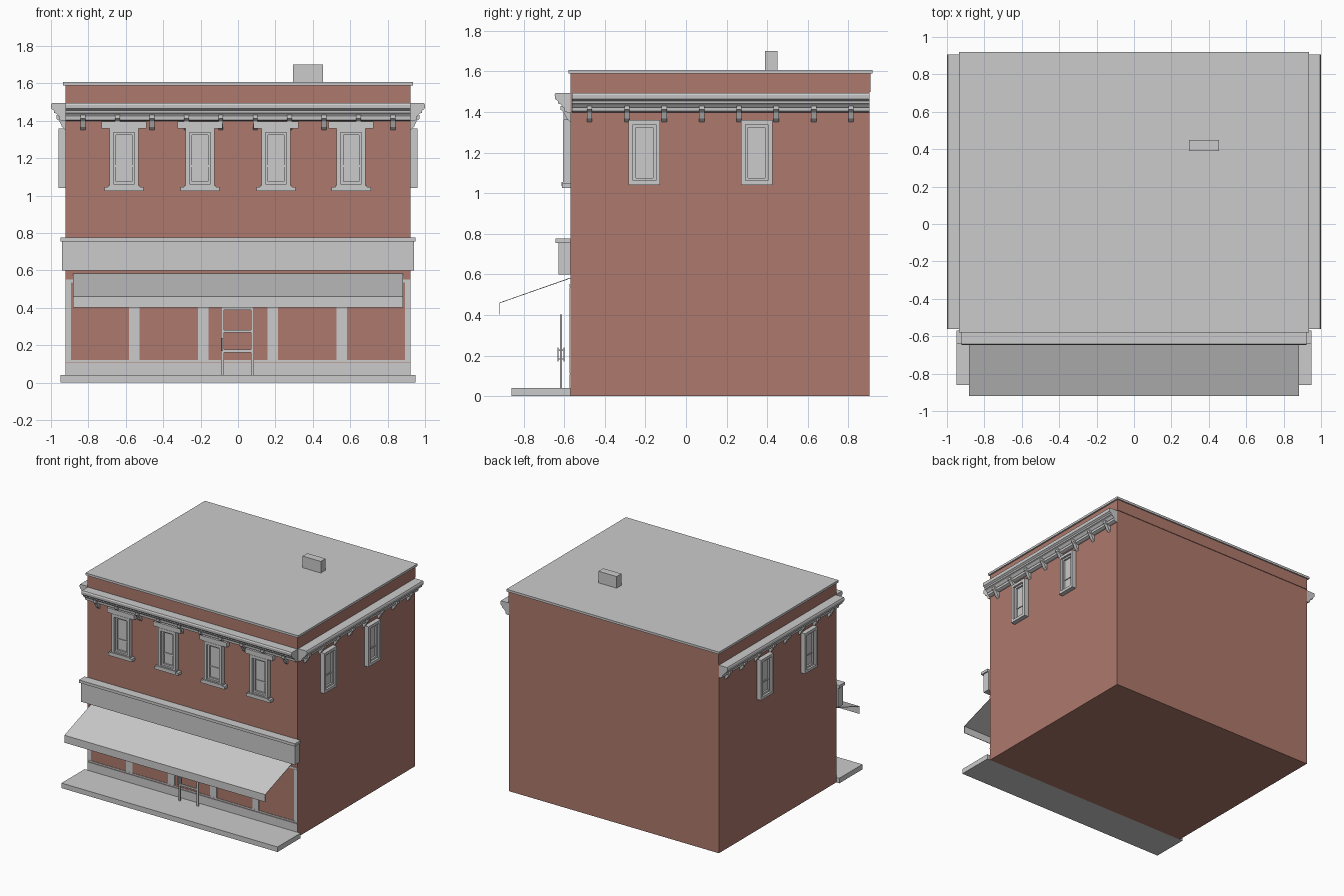
import bpy, bmesh
from math import pi

if "Cube" in bpy.data.objects:
    bpy.data.objects.remove(bpy.data.objects["Cube"])

brick = bpy.data.materials.new("brick")
brick.diffuse_color = (0.42, 0.19, 0.15, 1)
brick.use_nodes = True
brick.node_tree.nodes["Principled BSDF"].inputs["Base Color"].default_value = brick.diffuse_color

W = 0.923            # half width of the building
FRONT, BACK = -0.57, 0.905


def finish(name, bm, mat=None):
    bmesh.ops.recalc_face_normals(bm, faces=bm.faces)
    me = bpy.data.meshes.new(name)
    bm.to_mesh(me)
    bm.free()
    if mat:
        me.materials.append(mat)
    ob = bpy.data.objects.new(name, me)
    bpy.context.collection.objects.link(ob)
    return ob


def add_box(bm, x0, x1, y0, y1, z0, z1):
    vs = bmesh.ops.create_cube(bm, size=1)["verts"]
    for v in vs:
        v.co = (x1 if v.co.x > 0 else x0, y1 if v.co.y > 0 else y0, z1 if v.co.z > 0 else z0)


def boxes(name, dims, mat=None):
    bm = bmesh.new()
    for d in dims:
        add_box(bm, *d)
    return finish(name, bm, mat)


def add_prism(bm, profile, x0, x1):
    """Extrude a (depth, z) profile along x; depth points to -y."""
    f = bm.faces.new([bm.verts.new((x0, -d, z)) for d, z in profile])
    ext = bmesh.ops.extrude_face_region(bm, geom=[f])["geom"]
    for v in ext:
        if isinstance(v, bmesh.types.BMVert):
            v.co.x = x1


def ring(hw, z0, z1, t, depth):
    """Four boxes forming a rectangular frame, facing -y."""
    return [(-hw, -hw + t, -depth, 0.002, z0, z1), (hw - t, hw, -depth, 0.002, z0, z1),
            (-hw + t, hw - t, -depth, 0.002, z0, z0 + t), (-hw + t, hw - t, -depth, 0.002, z1 - t, z1)]


def place(ob, x, y, rot=0):
    ob.location = (x, y, 0)
    ob.rotation_euler.z = rot
    return ob


def copy(ob, name):
    c = bpy.data.objects.new(name, ob.data)
    bpy.context.collection.objects.link(c)
    return c


# Main block, parapet, roof and chimney
boxes("brick_walls", [(-W, W, FRONT, BACK, 0, 1.5)], brick)
boxes("parapet", [(-W, W, FRONT, BACK + 0.005, 1.5, 1.59)], brick)
boxes("roof_slab", [(-0.935, 0.935, -0.58, 0.92, 1.59, 1.608)])
boxes("chimney", [(0.295, 0.455, 0.39, 0.45, 1.6, 1.7)])

# Cornices with brackets on front and both sides
CORNICE = [(0, 1.495), (0.072, 1.495), (0.077, 1.485), (0.075, 1.465), (0.062, 1.455), (0.06, 1.443),
           (0.047, 1.438), (0.036, 1.424), (0.032, 1.422), (0.03, 1.405), (0.014, 1.398), (0, 1.398)]
BRACKET = [(0, 1.43), (0.048, 1.43), (0.048, 1.412), (0.032, 1.398), (0.018, 1.368), (0, 1.352)]


def cornice(side, x0, x1, centres, x, y, rot):
    bm = bmesh.new()
    add_prism(bm, CORNICE, x0, x1)
    place(finish(side + "_cornice", bm), x, y, rot)
    bm = bmesh.new()
    for c in centres:
        add_prism(bm, BRACKET, c - 0.013, c + 0.013)
    place(finish(side + "_cornice_brackets", bm), x, y, rot)


side_ys = [-0.475 + 0.184 * i for i in range(8)]
cornice("front", -W, W, [-0.828 + 0.184 * i for i in range(10)], 0, FRONT, 0)
cornice("right", -0.562, BACK, side_ys, W, 0, pi / 2)
cornice("left", -BACK, 0.562, [-y for y in side_ys], -W, 0, -pi / 2)

# Windows: casing, sash, pane and meeting rail
casing = boxes("window_frame", ring(0.078, 1.04, 1.36, 0.022, 0.036)
               + ring(0.056, 1.062, 1.338, 0.014, 0.02)
               + [(-0.042, 0.042, -0.006, 0.002, 1.07, 1.33),
                  (-0.042, 0.042, -0.012, 0.002, 1.153, 1.163)])
trim = boxes("window_head_and_sill", [(-0.12, 0.12, -0.034, 0.002, 1.36, 1.397),
                                      (-0.085, 0.085, -0.044, 0.002, 1.035, 1.055),
                                      (-0.105, 0.105, -0.042, 0.002, 1.025, 1.047)])
front_xs = [-0.61, -0.203, 0.203, 0.605]
for i, x in enumerate(front_xs):
    place(casing if i == 0 else copy(casing, f"front_window_{i}"), x, FRONT)
    place(trim if i == 0 else copy(trim, f"window_head_and_sill_{i}"), x, FRONT)
for i, y in enumerate([-0.205, 0.348]):
    place(copy(casing, f"right_window_{i}"), W, y, pi / 2)
    place(copy(casing, f"left_window_{i}"), -W, y, -pi / 2)

# Sign band above the shop front
boxes("sign_band", [(-0.94, 0.94, -0.627, FRONT, 0.6, 0.755)])
boxes("sign_band_cap", [(-0.95, 0.95, -0.642, FRONT, 0.755, 0.777)])

# Awning: sloped sheet with hanging valance
bm = bmesh.new()
rows = [[bm.verts.new((x, y, z)) for x in (-0.883, 0.883)]
        for y, z in ((FRONT, 0.582), (-0.918, 0.46), (-0.918, 0.402))]
for a, b in zip(rows, rows[1:]):
    bm.faces.new((a[0], a[1], b[1], b[0]))
awning = finish("awning", bm)
sol = awning.modifiers.new("thickness", "SOLIDIFY")
sol.thickness = 0.004
sol.offset = 0

# Shop front: base panel, moulding, columns, top strip
F = FRONT
boxes("shop_base", [(-W, W, F - 0.003, F, 0.04, 0.1)])
boxes("shop_base_moulding", [(-W, W, F - 0.005, F, 0.098, 0.107), (-W, W, F - 0.004, F, 0.112, 0.122)])
cols = [(c - 0.028, c + 0.028) for c in (-0.555, -0.185, 0.185, 0.555)] + [(-W, -0.893), (0.893, W)]
boxes("shop_columns", [(a, b, F - 0.003, F, 0.122, 0.535) for a, b in cols])
boxes("shop_top_strip", [(-W, W, F - 0.005, F, 0.537, 0.552)])

# Pavement slab
boxes("pavement", [(-0.95, 0.95, -0.86, FRONT, 0, 0.04)])

# Open door frame with pull handles
y0, y1 = -0.621, -0.611
boxes("door", [(-0.09, -0.074, y0, y1, 0.04, 0.403), (0.07, 0.086, y0, y1, 0.04, 0.403)]
      + [(-0.074, 0.07, y0, y1, a, b) for a, b in ((0.388, 0.403), (0.268, 0.283), (0.162, 0.177))])
boxes("door_handles", [(-0.087, -0.079, -0.633, -0.628, 0.17, 0.24), (-0.087, -0.079, -0.604, -0.599, 0.17, 0.24),
                       (-0.086, -0.08, -0.63, -0.602, 0.18, 0.187), (-0.086, -0.08, -0.63, -0.602, 0.223, 0.23)])
